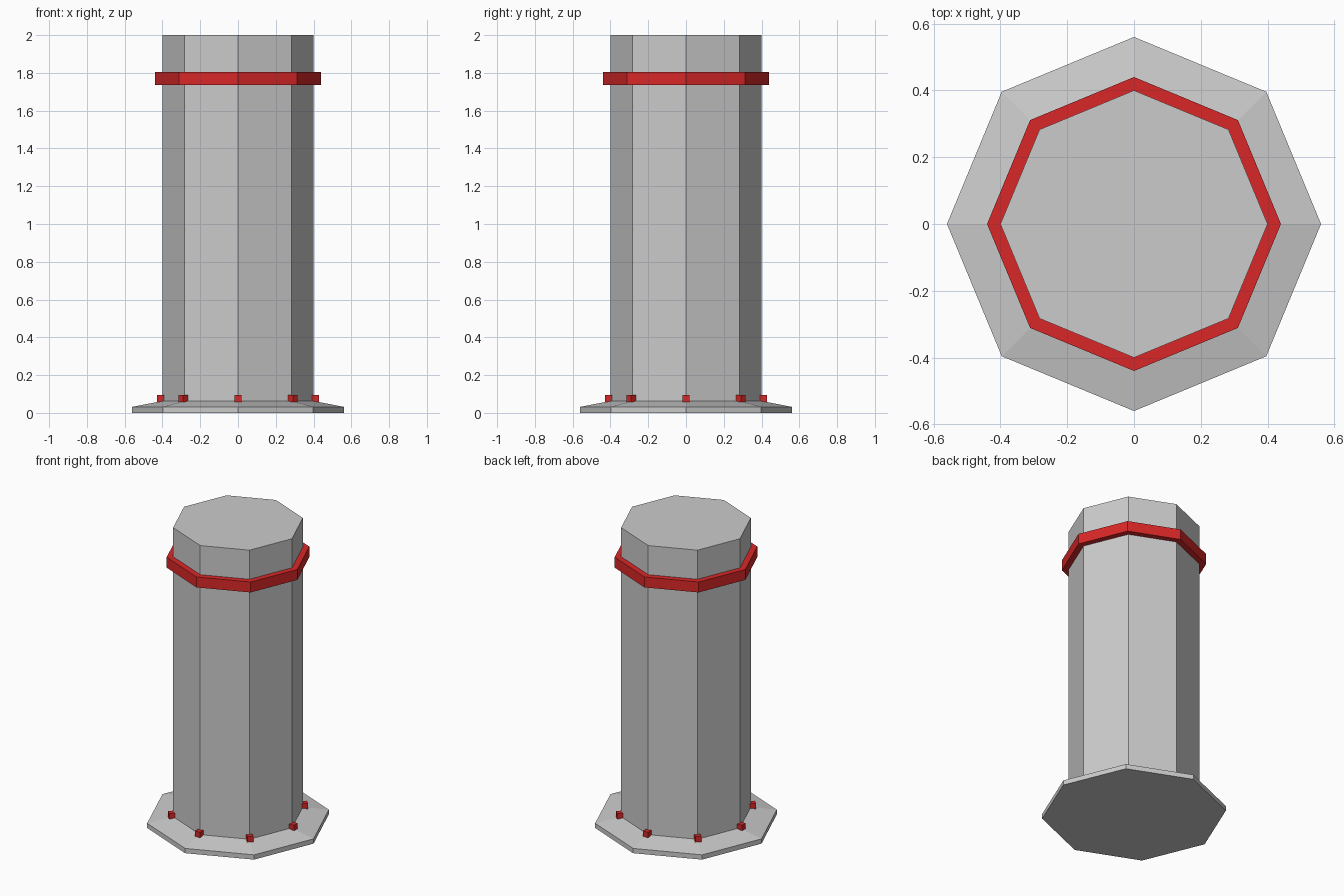
import bpy, bmesh, math
from mathutils import Matrix

if "Cube" in bpy.data.objects:
    bpy.data.objects.remove(bpy.data.objects["Cube"])

SIDES = 8

red = bpy.data.materials.new("red_paint")
red.diffuse_color = (0.7, 0.02, 0.02, 1)
red.use_nodes = True
red.node_tree.nodes["Principled BSDF"].inputs["Base Color"].default_value = red.diffuse_color


def finish(name, bm, mat=None):
    bmesh.ops.recalc_face_normals(bm, faces=bm.faces)
    mesh = bpy.data.meshes.new(name)
    bm.to_mesh(mesh)
    bm.free()
    if mat:
        mesh.materials.append(mat)
    obj = bpy.data.objects.new(name, mesh)
    bpy.context.collection.objects.link(obj)
    return obj


def lathe(name, profile, mat=None, closed=False):
    """Turn an (r, z) profile into an eight-sided solid; capped unless closed."""
    bm = bmesh.new()
    rings = []
    for r, z in profile:
        rings.append([bm.verts.new((r * math.cos(math.tau * i / SIDES),
                                    r * math.sin(math.tau * i / SIDES), z))
                      for i in range(SIDES)])
    pairs = list(zip(rings, rings[1:]))
    if closed:
        pairs.append((rings[-1], rings[0]))
    else:
        bm.faces.new(rings[0])
        bm.faces.new(rings[-1])
    for a, b in pairs:
        for i in range(SIDES):
            j = (i + 1) % SIDES
            bm.faces.new((a[i], a[j], b[j], b[i]))
    return finish(name, bm, mat)


# Main octagonal column
lathe("column", [(0.4, 0.03), (0.4, 2.0)])

# Base plate with sloped top
lathe("base_flange", [(0.56, 0.0), (0.56, 0.032), (0.4, 0.063)])

# Red band near the top
lathe("red_band", [(0.4, 1.735), (0.44, 1.735), (0.44, 1.805), (0.4, 1.805)],
      red, closed=True)

# Small bolts at each column corner
for i in range(SIDES):
    bm = bmesh.new()
    place = (Matrix.Rotation(math.tau * i / SIDES, 4, 'Z')
             @ Matrix.Translation((0.41, 0, 0.076)))
    bmesh.ops.create_cube(bm, size=0.037, matrix=place)
    finish(f"base_bolt_{i + 1}", bm, red)
